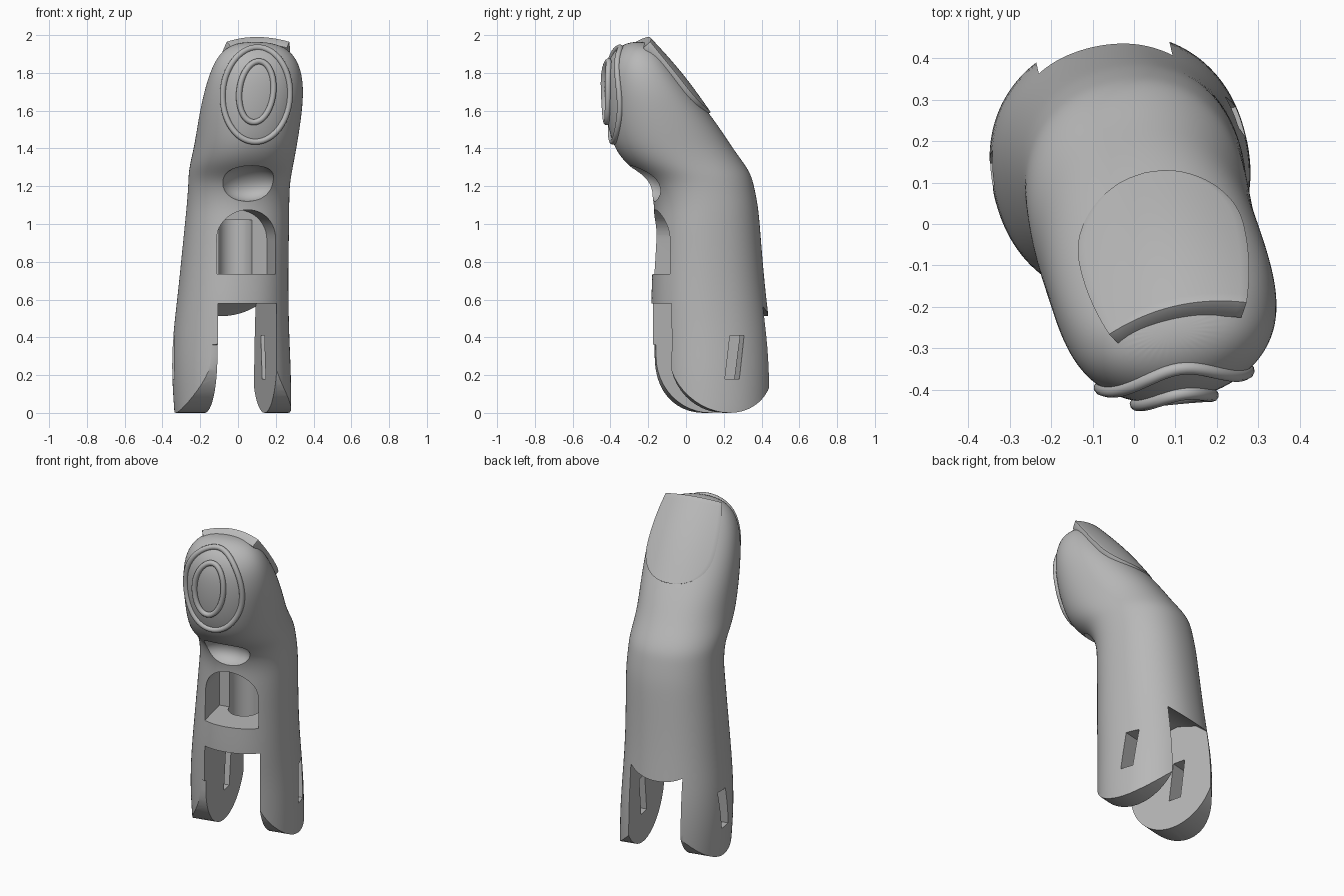
import bpy, bmesh, math
from mathutils import Matrix, Vector
from mathutils.bvhtree import BVHTree

if "Cube" in bpy.data.objects:
    bpy.data.objects.remove(bpy.data.objects["Cube"])

TURN = math.radians(13)          # the whole finger is twisted about z
ROT = Matrix.Rotation(TURN, 4, 'Z')

grey = bpy.data.materials.new("plain grey")
grey.use_nodes = True
grey.diffuse_color = (0.48, 0.48, 0.48, 1)
grey.node_tree.nodes["Principled BSDF"].inputs["Base Color"].default_value = grey.diffuse_color


def add(name, bm):
    bmesh.ops.recalc_face_normals(bm, faces=bm.faces)
    me = bpy.data.meshes.new(name)
    bm.to_mesh(me)
    bm.free()
    me.materials.append(grey)
    ob = bpy.data.objects.new(name, me)
    bpy.context.collection.objects.link(ob)
    return ob


def select(ob):
    bpy.ops.object.select_all(action='DESELECT')
    ob.select_set(True)
    bpy.context.view_layer.objects.active = ob


def smooth(ob, angle=35):
    select(ob)
    bpy.ops.object.shade_smooth_by_angle(angle=math.radians(angle))


def apply(ob, mod):
    select(ob)
    bpy.ops.object.modifier_apply(modifier=mod.name)


def prism(points, place, start, end):
    """Extrude a flat outline; place(u, v, w) gives the untwisted position."""
    bm = bmesh.new()
    ends = [[bm.verts.new(place(u, v, w)) for u, v in points] for w in (start, end)]
    n = len(points)
    for ring in ends:
        bm.faces.new(ring)
    for i in range(n):
        j = (i + 1) % n
        bm.faces.new((ends[0][i], ends[0][j], ends[1][j], ends[1][i]))
    bm.transform(ROT)
    return add("cutter", bm)


def boolean(target, cutter, operation='DIFFERENCE'):
    mod = target.modifiers.new("cut", 'BOOLEAN')
    mod.operation, mod.solver, mod.object = operation, 'EXACT', cutter
    apply(target, mod)
    bpy.data.objects.remove(cutter)


def across(u, v, w):      # side outline (y, z) extruded along x
    return (w, u, v)


def through(u, v, w):     # front outline (x, z) extruded along y
    return (u, w, v)


# Finger body: lofted sections (z, x min, x max, y min, y max)
sections = [
    (-0.1, -0.33, 0.28, -0.17, 0.45), (0.0, -0.335, 0.28, -0.17, 0.455),
    (0.2, -0.35, 0.28, -0.18, 0.46), (0.4, -0.345, 0.27, -0.18, 0.45),
    (0.6, -0.32, 0.265, -0.185, 0.425), (0.8, -0.3, 0.265, -0.175, 0.405),
    (1.0, -0.28, 0.27, -0.17, 0.39), (1.1, -0.27, 0.27, -0.165, 0.38),
    (1.2, -0.262, 0.272, -0.19, 0.36), (1.26, -0.26, 0.28, -0.24, 0.345),
    (1.32, -0.25, 0.29, -0.32, 0.31), (1.4, -0.23, 0.305, -0.38, 0.25),
    (1.5, -0.215, 0.323, -0.41, 0.185), (1.6, -0.2, 0.338, -0.425, 0.11),
    (1.7, -0.18, 0.348, -0.43, 0.03), (1.8, -0.152, 0.34, -0.425, -0.05),
    (1.88, -0.115, 0.31, -0.4, -0.11), (1.94, -0.06, 0.25, -0.35, -0.16),
    (1.965, 0.03, 0.15, -0.29, -0.22),
]
SIDES = 32
bm = bmesh.new()
rings = []
for z, x0, x1, y0, y1 in sections:
    ring = []
    for i in range(SIDES):
        a = math.tau * i / SIDES
        c, s = math.cos(a), math.sin(a)
        p = Vector((math.copysign(abs(c) ** 0.92, c) * (x1 - x0) / 2,
                    math.copysign(abs(s) ** 0.92, s) * (y1 - y0) / 2, 0))
        ring.append(bm.verts.new(ROT @ p + Vector(((x0 + x1) / 2, (y0 + y1) / 2, z))))
    rings.append(ring)
for low, high in zip(rings, rings[1:]):
    for i in range(SIDES):
        j = (i + 1) % SIDES
        bm.faces.new((low[i], low[j], high[j], high[i]))
bm.faces.new(rings[0])
bm.faces.new(rings[-1])
body = add("finger_body", bm)
sub = body.modifiers.new("smooth", 'SUBSURF')
sub.levels = 2
apply(body, sub)
surface = BVHTree.FromPolygons([v.co.copy() for v in body.data.vertices],
                               [tuple(p.vertices) for p in body.data.polygons])

# Rounded lower ends of the two hinge legs
arc = [(0.165 + 0.295 * math.cos(a), 0.3 + 0.3 * math.sin(a))
       for a in (math.pi * (1 + i / 24) for i in range(25))]
boolean(body, prism([(-0.9, 2.5), (-0.9, 0.55), (-0.13, 0.36)] + arc + [(0.48, 0.45), (0.9, 0.6), (0.9, 2.5)],
                    across, -0.9, 0.9), 'INTERSECT')

# Hinge slot between the legs, with a sloped flap at the back
boolean(body, prism([(-0.8, -0.3), (-0.8, 0.58), (-0.08, 0.58), (0.05, 0.62), (0.2, 0.64),
                     (0.33, 0.6), (0.44, 0.51), (0.8, 0.25), (0.8, -0.3)],
                    across, -0.142, 0.182))

# Arched window and the cord channel behind it
MID = 0.015
arch = [(MID + 0.16 * math.cos(a), 0.92 + 0.155 * math.sin(a))
        for a in (math.pi * i / 24 for i in range(25))]
boolean(body, prism([(MID - 0.16, 0.735)] + [(MID + 0.16, 0.735)] + arch, through, -0.8, 0.08))
circle = [(0.09 * math.cos(math.tau * i / 32), 0.09 * math.sin(math.tau * i / 32)) for i in range(32)]
boolean(body, prism(circle, lambda u, v, w: (MID - 0.01 + u, 0.08 + v, w), 0.5, 1.02))

# Crescent notch in the crease under the fingertip
bm = bmesh.new()
bmesh.ops.create_uvsphere(bm, u_segments=32, v_segments=20, radius=1)
bm.transform(ROT @ Matrix.Translation((0.008, -0.235, 1.215))
             @ Matrix.Rotation(math.radians(-25), 4, 'X')
             @ Matrix.Diagonal((0.155, 0.13, 0.09, 1)))
boolean(body, add("cutter", bm))

# Slanted strap slits through both legs
boolean(body, prism([(0.14, 0.18), (0.22, 0.18), (0.25, 0.41), (0.17, 0.41)], across, -0.8, 0.8))
smooth(body)

# Fingernail: domed plate, round at the root and square at the free edge
root, tip = Vector((0.055, 0.115, 1.59)), Vector((0.052, -0.215, 1.99))
up = Vector((0, 0.77, 0.64))
bm = bmesh.new()
ROWS, COLS = 28, 20
grid = []
for r in range(ROWS + 1):
    t = (r / ROWS) ** 1.5
    if t < 0.45:
        half = 0.2 * max(0.0, 1 - (1 - t / 0.45) ** 2.4) ** 0.5 + 0.004
    else:
        half = 0.204 - 0.034 * ((t - 0.45) / 0.55) ** 2
    row = []
    for c in range(COLS + 1):
        u = 2 * c / COLS - 1
        lift = 0.012 * math.sin(math.pi * t) - 0.055 * (u * half / 0.2) ** 2
        row.append(bm.verts.new(root.lerp(tip, t) + Vector((u * half, 0, 0)) + up * lift))
    grid.append(row)
for r in range(ROWS):
    for c in range(COLS):
        bm.faces.new((grid[r][c], grid[r][c + 1], grid[r + 1][c + 1], grid[r + 1][c]))
bm.transform(ROT)
nail = add("fingernail", bm)
if nail.data.polygons[len(nail.data.polygons) // 2].normal.z < 0:
    nail.data.flip_normals()
thick = nail.modifiers.new("thickness", 'SOLIDIFY')
thick.thickness, thick.offset = 0.05, -1
apply(nail, thick)
bevel = nail.modifiers.new("soft edge", 'BEVEL')
bevel.width, bevel.segments, bevel.limit_method = 0.008, 2, 'ANGLE'
bevel.angle_limit = math.radians(50)
apply(nail, bevel)
smooth(nail, 40)


# Raised grip ridges that follow the fingertip pad
def ridge(name, cx, cz, rx, rz, tilt, proud):
    curve = bpy.data.curves.new(name, 'CURVE')
    curve.dimensions = '3D'
    curve.bevel_depth, curve.bevel_resolution = 0.016, 3
    line = curve.splines.new('POLY')
    count = 72
    line.points.add(count - 1)
    line.use_cyclic_u = True
    for i in range(count):
        a = math.tau * i / count
        u, v = rx * math.cos(a), rz * math.sin(a)
        x = cx + u * math.cos(tilt) + v * math.sin(tilt)
        z = cz - u * math.sin(tilt) + v * math.cos(tilt)
        hit = surface.ray_cast(Vector((x, -2, z)), Vector((0, 1, 0)))[0]
        y = hit.y if hit else -0.3
        line.points[i].co = (x, y - proud, z, 1)
    ob = bpy.data.objects.new(name, curve)
    bpy.context.collection.objects.link(ob)
    curve.materials.append(grey)
    select(ob)
    bpy.ops.object.convert(target='MESH')
    smooth(bpy.context.view_layer.objects.active, 60)


ridge("outer_grip_ridge", 0.097, 1.685, 0.178, 0.25, 0.05, 0.003)
ridge("inner_grip_ridge", 0.097, 1.7, 0.09, 0.162, 0.12, 0.008)
